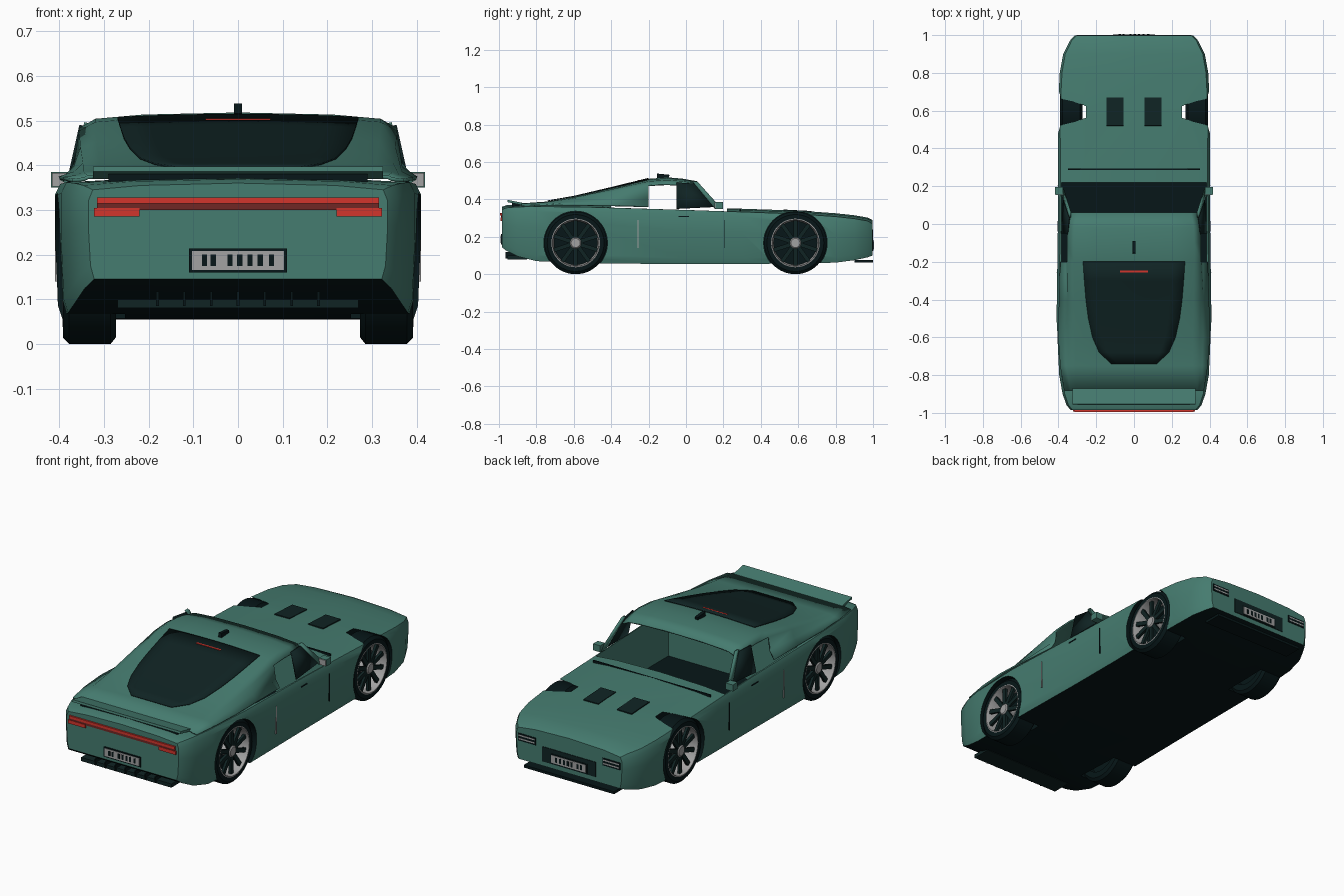
import bpy, bmesh, math
from mathutils import Matrix, Vector

cube = bpy.data.objects.get("Cube")
if cube:
    bpy.data.objects.remove(cube, do_unlink=True)


def material(name, r, g, b):
    m = bpy.data.materials.new(name)
    m.use_nodes = True
    m.diffuse_color = (r, g, b, 1)
    m.node_tree.nodes["Principled BSDF"].inputs["Base Color"].default_value = (r, g, b, 1)
    return m


GREEN = material("green paint", .06, .2, .16)
GLASS = material("dark glass", .005, .017, .017)
BLACK = material("black rubber", .002, .008, .009)
RED = material("red lamp", .65, .035, .025)
DARK_RED = material("dark red lamp", .16, .02, .018)
GREY = material("light grey", .36, .36, .36)


def finish(name, bm, mats, angle=35):
    bmesh.ops.recalc_face_normals(bm, faces=bm.faces)
    me = bpy.data.meshes.new(name)
    bm.to_mesh(me)
    bm.free()
    for m in mats:
        me.materials.append(m)
    me.shade_smooth()
    me.set_sharp_from_angle(angle=math.radians(angle))
    ob = bpy.data.objects.new(name, me)
    bpy.context.collection.objects.link(ob)
    return ob


def box(name, xs, ys, zs, mat, tilt=0):
    lo, hi = Vector((xs[0], ys[0], zs[0])), Vector((xs[1], ys[1], zs[1]))
    bm = bmesh.new()
    bmesh.ops.create_cube(bm, size=1, matrix=Matrix.Translation((lo + hi) / 2)
                          @ Matrix.Rotation(tilt, 4, "X")
                          @ Matrix.Diagonal((*(hi - lo), 1)))
    return finish(name, bm, [mat])


def bridge(bm, rows, closed):
    rings = [[bm.verts.new(p) for p in row] for row in rows]
    n = len(rings[0])
    for a, b in zip(rings, rings[1:]):
        for i in range(n if closed else n - 1):
            j = (i + 1) % n
            bm.faces.new((a[i], a[j], b[j], b[i]))
    return rings


def lathe(name, profile, mat, y, z, s):
    # Spin an (x, radius) profile about the axle
    bm = bmesh.new()
    turns = [2 * math.pi * k / 48 for k in range(49)]
    bridge(bm, [[(s * x, y + r * math.cos(t), z + r * math.sin(t)) for x, r in profile]
                for t in turns], False)
    bmesh.ops.remove_doubles(bm, verts=bm.verts, dist=1e-5)
    return finish(name, bm, [mat])


def panel(name, points, mat, thickness=.006):
    bm = bmesh.new()
    bm.faces.new([bm.verts.new(p) for p in points])
    ob = finish(name, bm, [mat])
    mod = ob.modifiers.new("thickness", "SOLIDIFY")
    mod.thickness, mod.offset = thickness, 0
    return ob


# Lower body: y, half width, shoulder height, centre height, floor height
stations = [(-.985, .335, .345, .36, .145), (-.96, .357, .355, .369, .125),
            (-.9, .378, .36, .372, .095), (-.8, .396, .362, .372, .07),
            (-.5, .41, .358, .37, .057), (0, .403, .343, .36, .055),
            (.3, .402, .333, .35, .055), (.6, .403, .322, .34, .057),
            (.8, .393, .308, .326, .062), (.9, .375, .297, .315, .075),
            (.97, .34, .285, .303, .09), (.997, .315, .27, .29, .1)]


def body_row(y, w, zt, zc, zb):
    half = [(.96 * w, zb), (.985 * w, zb + .03), (w, zb + .6 * (zt - zb)),
            (w, zt - .025), (.97 * w, zt), (.65 * w, zt + .65 * (zc - zt))]
    loop = [(0, zb)] + half + [(0, zc)] + [(-x, z) for x, z in reversed(half)]
    return [(x, y, z) for x, z in loop]


bm = bmesh.new()
rings = bridge(bm, [body_row(*s) for s in stations], True)
bm.faces.new(rings[0])
bm.faces.new(rings[-1])
body = finish("body", bm, [GREEN, BLACK])

# Cut the cockpit and wheel arches
WHEEL_Y, WHEEL_Z = (-.59, .585), .167
cutters = [box("cockpit_cutter", (-.385, .385), (-.4, .22), (.1, .6), GREEN)]
for y in WHEEL_Y:
    for s in (1, -1):
        bm = bmesh.new()
        bmesh.ops.create_cone(bm, cap_ends=True, segments=48, radius1=.17, radius2=.17,
                              depth=.25, matrix=Matrix.Translation((s * .378, y, WHEEL_Z))
                              @ Matrix.Rotation(math.pi / 2, 4, "Y"))
        cutters.append(finish("arch_cutter", bm, [GREEN]))
for c in cutters:
    mod = body.modifiers.new("cut", "BOOLEAN")
    mod.operation, mod.object, mod.solver = "DIFFERENCE", c, "EXACT"
bpy.context.view_layer.update()
cut = bpy.data.meshes.new_from_object(body.evaluated_get(bpy.context.evaluated_depsgraph_get()))
body.modifiers.clear()
body.data = cut
for c in cutters:
    bpy.data.objects.remove(c, do_unlink=True)
cut.materials.clear()
cut.materials.append(GREEN)
cut.materials.append(BLACK)
for p in cut.polygons:
    c, n = p.center, p.normal
    arch = any(math.hypot(c.y - y, c.z - WHEEL_Z) < .175 for y in WHEEL_Y) and abs(c.x) > .24
    skin = (abs(n.x) > .7 and abs(c.x) > .3) or (n.z > .5 and c.z > .25)
    floor = n.z < -.35 or (n.z > .5 and c.z < .15)
    p.material_index = int(floor or (arch and not skin))
cut.shade_smooth()
cut.set_sharp_from_angle(angle=math.radians(35))

# Cabin shell: y, roof height, roof half width, base half width, base height
cabin = [(.06, .493, .335, .37, .36), (-.02, .507, .35, .38, .36), (-.1, .514, .353, .385, .36),
         (-.2, .506, .353, .388, .361), (-.4, .457, .35, .395, .367), (-.6, .41, .345, .4, .371),
         (-.75, .384, .345, .39, .37), (-.88, .375, .335, .37, .366)]


def cabin_row(y, z, wr, wb, zb):
    h = z - zb
    half = [(.6 * wr, z - .03 * h), (.9 * wr, z - .09 * h), (wr, z - .22 * h),
            ((wr + wb) / 2 - .008, z - .7 * h), (wb, zb)]
    loop = [(-x, v) for x, v in reversed(half)] + [(0, z)] + half
    return [(x, y, v) for x, v in loop]


bm = bmesh.new()
bridge(bm, [cabin_row(*s) for s in cabin], False)
openings = [f for f in bm.faces if f.calc_center_median().y > -.2
            and min(v.co.z for v in f.verts) < .45]
bmesh.ops.delete(bm, geom=openings, context="FACES")
shell = finish("cabin_shell", bm, [GREEN], 50)
mod = shell.modifiers.new("thickness", "SOLIDIFY")
mod.thickness, mod.offset = .008, 0


def roof_at(y, x=0):
    for a, b in zip(cabin, cabin[1:]):
        if b[0] <= y <= a[0]:
            t = (y - a[0]) / (b[0] - a[0])
            z, wr, _, zb = [p + t * (q - p) for p, q in zip(a[1:], b[1:])]
            return z - .08 * (z - zb) * (x / wr) ** 2


# Rear hatch window follows the roof
hatch = [(-.2, .27), (-.3, .263), (-.4, .255), (-.5, .242), (-.6, .22), (-.68, .185), (-.74, .12)]
bm = bmesh.new()
bridge(bm, [[(w * f, y, roof_at(y, w * f) + .007) for f in (-1, -.75, -.5, -.25, 0, .25, .5, .75, 1)]
            for y, w in hatch], False)
glass = finish("hatch_window", bm, [GLASS])
mod = glass.modifiers.new("thickness", "SOLIDIFY")
mod.thickness, mod.offset = .004, 0
box("high_brake_lamp", (-.073, .073), (-.256, -.246), (.497, .504), RED)
box("antenna", (-.009, .009), (-.155, -.09), (.512, .535), BLACK, -.1)

for s, side in ((1, "left"), (-1, "right")):
    # Side glass, pillar and mirror
    panel(side + "_side_window", [(s * .352, -.05, .49), (s * .34, .045, .484),
                                  (s * .372, .155, .36), (s * .383, -.05, .35)], GLASS)
    panel(side + "_front_pillar", [(s * .338, .035, .495), (s * .338, .06, .495),
                                   (s * .378, .19, .35), (s * .378, .155, .35)], GREEN, .012)
    box(side + "_mirror", (s * .375, s * .418), (.157, .197), (.35, .385), GREEN)
    box(side + "_mirror_glass", (s * .377, s * .416), (.153, .157), (.352, .383), GREY)
    # Door seams and handle
    box(side + "_rear_door_seam", (s * .402, s * .409), (-.258, -.253), (.14, .29), GREY)
    box(side + "_front_door_seam", (s * .398, s * .404), (.203, .207), (.14, .29), BLACK)
    box(side + "_door_handle", (s * .398, s * .406), (-.04, .015), (.306, .312), BLACK)
    # Hood vents and lamps
    box(side + "_hood_vent", (s * .055, s * .145), (.52, .67), (.336, .342), GLASS, -.05)
    box(side + "_headlamp", (s * .2, s * .305), (.993, 1), (.2, .24), BLACK)
    for z in (.208, .226):
        box(side + "_headlamp_strip", (s * .205, s * .3), (.996, 1.001), (z, z + .007), GREY)
    box(side + "_tail_lamp", (s * .22, s * .322), (-.993, -.96), (.285, .304), RED)

    # Wheels: tyre, rim barrel, backing disc, hub and spokes
    for y, end in zip(WHEEL_Y, ("front", "rear")):
        tag = side + "_" + end
        lathe(tag + "_tyre", [(.273, .12), (.273, .152), (.285, .167), (.378, .167),
                              (.392, .152), (.392, .128), (.385, .122)], BLACK, y, WHEEL_Z, s)
        lathe(tag + "_rim", [(.392, .13), (.393, .125), (.388, .122), (.31, .117)], GREY, y, WHEEL_Z, s)
        lathe(tag + "_rim_back", [(.31, .12), (.31, 0)], BLACK, y, WHEEL_Z, s)
        lathe(tag + "_hub", [(.31, .03), (.38, .03), (.385, .024), (.385, 0)], GREY, y, WHEEL_Z, s)
        bm = bmesh.new()
        for k in range(10):
            bmesh.ops.create_cube(bm, size=1, matrix=Matrix.Translation((s * .372, y, WHEEL_Z))
                                  @ Matrix.Rotation(k * math.pi / 5, 4, "X")
                                  @ Matrix.Translation((0, 0, .073))
                                  @ Matrix.Diagonal((.014, .022, .098, 1)))
        finish(tag + "_spokes", bm, [GLASS])

# Hood seam and rear wing
box("hood_seam", (-.35, .35), (.287, .293), (.337, .3505), BLACK)
box("rear_wing", (-.325, .325), (-.955, -.87), (.377, .389), GREEN, -.2)
box("wing_mount", (-.29, .29), (-.93, -.89), (.36, .38), BLACK)

# Tail lamp bar, diffuser and splitter
box("tail_bar", (-.315, .315), (-.994, -.96), (.314, .328), RED)
box("tail_bar_lower", (-.315, .315), (-.99, -.96), (.3, .314), DARK_RED)
box("diffuser", (-.27, .27), (-.955, -.85), (.08, .1), GLASS)
for k in range(-3, 4):
    box("diffuser_fin", (k * .06 - .003, k * .06 + .003), (-.965, -.87), (.085, .118), BLACK)
box("front_splitter", (-.27, .27), (.9, 1), (.062, .076), BLACK)
box("front_grille", (-.16, .16), (.993, 1), (.125, .205), GLASS)

# Number plates with plain bars
for end, y, s, z in (("rear", -.985, -1, .187), ("front", .997, 1, .155)):
    box(end + "_plate_frame", (-.11, .11), (y, y + s * .005), (z - .027, z + .027), BLACK)
    box(end + "_plate", (-.103, .103), (y, y + s * .007), (z - .021, z + .021), GREY)
    for x in (-.075, -.055, -.018, .004, .027, .05, .075):
        box(end + "_plate_bar", (x - .006, x + .006), (y, y + s * .008), (z - .013, z + .013), BLACK)
